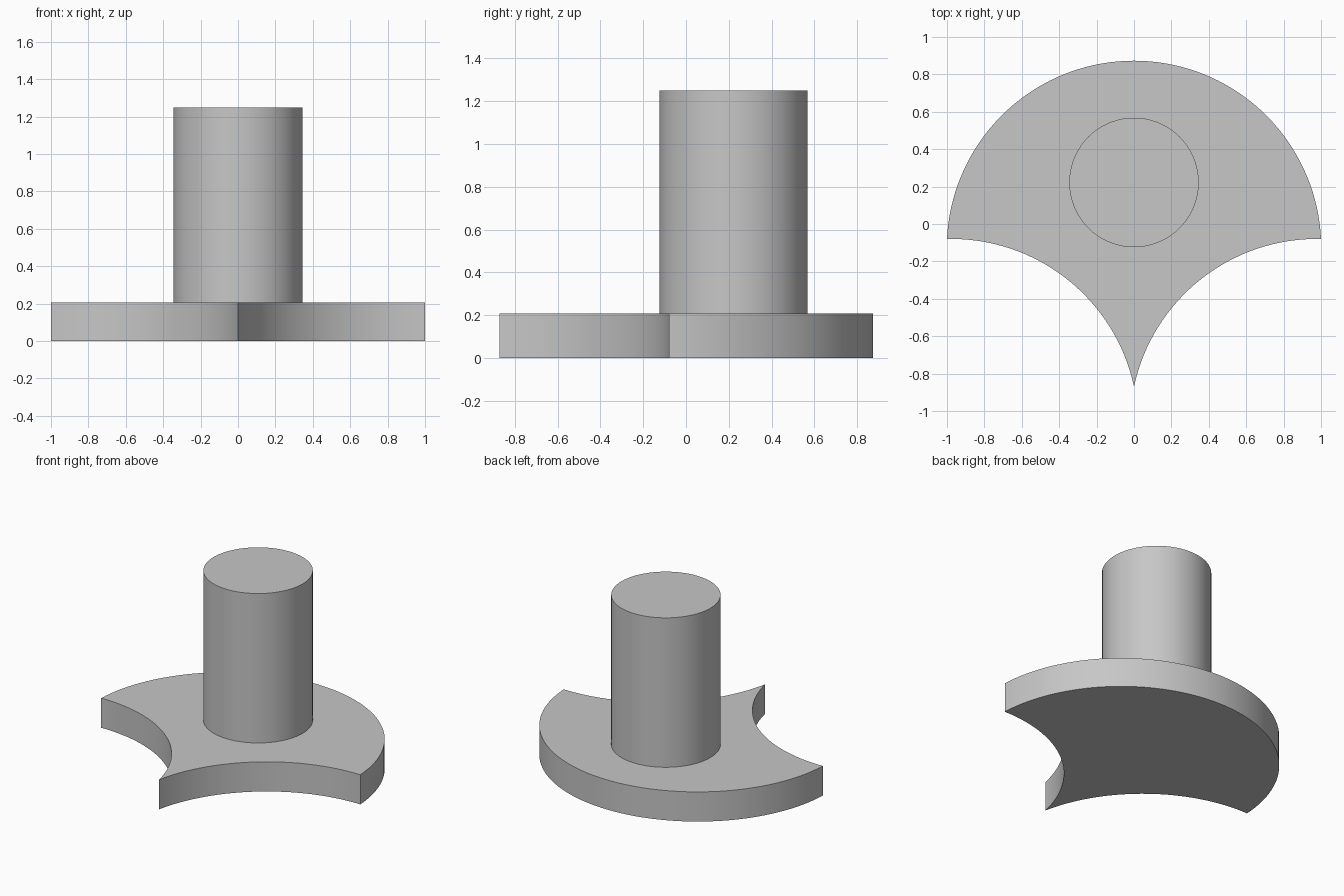
import bpy, bmesh
from math import atan2, cos, sin, radians, hypot, sqrt
from mathutils import Vector

PLATE_H, POST_TOP = 0.207, 1.25
POST_R, POST_Y = 0.346, 0.222

cube = bpy.data.objects.get("Cube")
if cube:
    bpy.data.objects.remove(cube, do_unlink=True)

grey = bpy.data.materials.new("plain grey")
grey.use_nodes = True
colour = (0.57, 0.57, 0.57, 1)
grey.diffuse_color = colour
grey.node_tree.nodes["Principled BSDF"].inputs["Base Color"].default_value = colour


def arc(start, end, radius, steps):
    """Points on the short arc bulging to the left of start-to-end."""
    a, b = Vector(start), Vector(end)
    half = (b - a) / 2
    side = Vector((half.y, -half.x)).normalized()
    centre = a + half + side * sqrt(max(radius ** 2 - half.length ** 2, 0))
    t0 = atan2(a.y - centre.y, a.x - centre.x)
    sweep = (b - centre).angle_signed(a - centre)
    return [(centre.x + radius * cos(t0 + sweep * i / steps),
             centre.y + radius * sin(t0 + sweep * i / steps)) for i in range(steps)]


def extruded(name, outline, z0, z1):
    """Extrude a closed outline upwards into a solid."""
    bm = bmesh.new()
    face = bm.faces.new([bm.verts.new((x, y, z0)) for x, y in outline])
    top = bmesh.ops.extrude_face_region(bm, geom=[face], use_keep_orig=True)["geom"]
    bmesh.ops.translate(bm, vec=(0, 0, z1 - z0),
                        verts=[v for v in top if isinstance(v, bmesh.types.BMVert)])
    bmesh.ops.recalc_face_normals(bm, faces=bm.faces)
    mesh = bpy.data.meshes.new(name)
    bm.to_mesh(mesh)
    bm.free()
    mesh.materials.append(grey)
    obj = bpy.data.objects.new(name, mesh)
    bpy.context.collection.objects.link(obj)
    bpy.ops.object.select_all(action="DESELECT")
    obj.select_set(True)
    bpy.context.view_layer.objects.active = obj
    bpy.ops.object.shade_smooth_by_angle(angle=radians(30))
    return obj


# Fan-shaped plate: round back, two concave front sides meeting in a point
left, back, right, tip = (1, -0.08), (0, 0.873), (-1, -0.08), (0, -0.87)
rim_r = (1 + (back[1] - left[1]) ** 2) / (2 * (back[1] - left[1]))
rim_y = back[1] - rim_r
t0 = atan2(left[1] - rim_y, 1)
sweep = radians(180) - 2 * t0
rim = [(rim_r * cos(t0 + sweep * i / 72), rim_y + rim_r * sin(t0 + sweep * i / 72))
       for i in range(72)]
cove = arc(right, tip, 1.0, 32)
mirrored = [(-x, y) for x, y in reversed(cove[1:])]
extruded("base_plate", rim + cove + [tip] + mirrored, 0, PLATE_H)

# Round post standing on the plate
circle = [(POST_R * cos(radians(a)), POST_Y + POST_R * sin(radians(a)))
          for a in range(0, 360, 5)]
extruded("post", circle, PLATE_H, POST_TOP)
